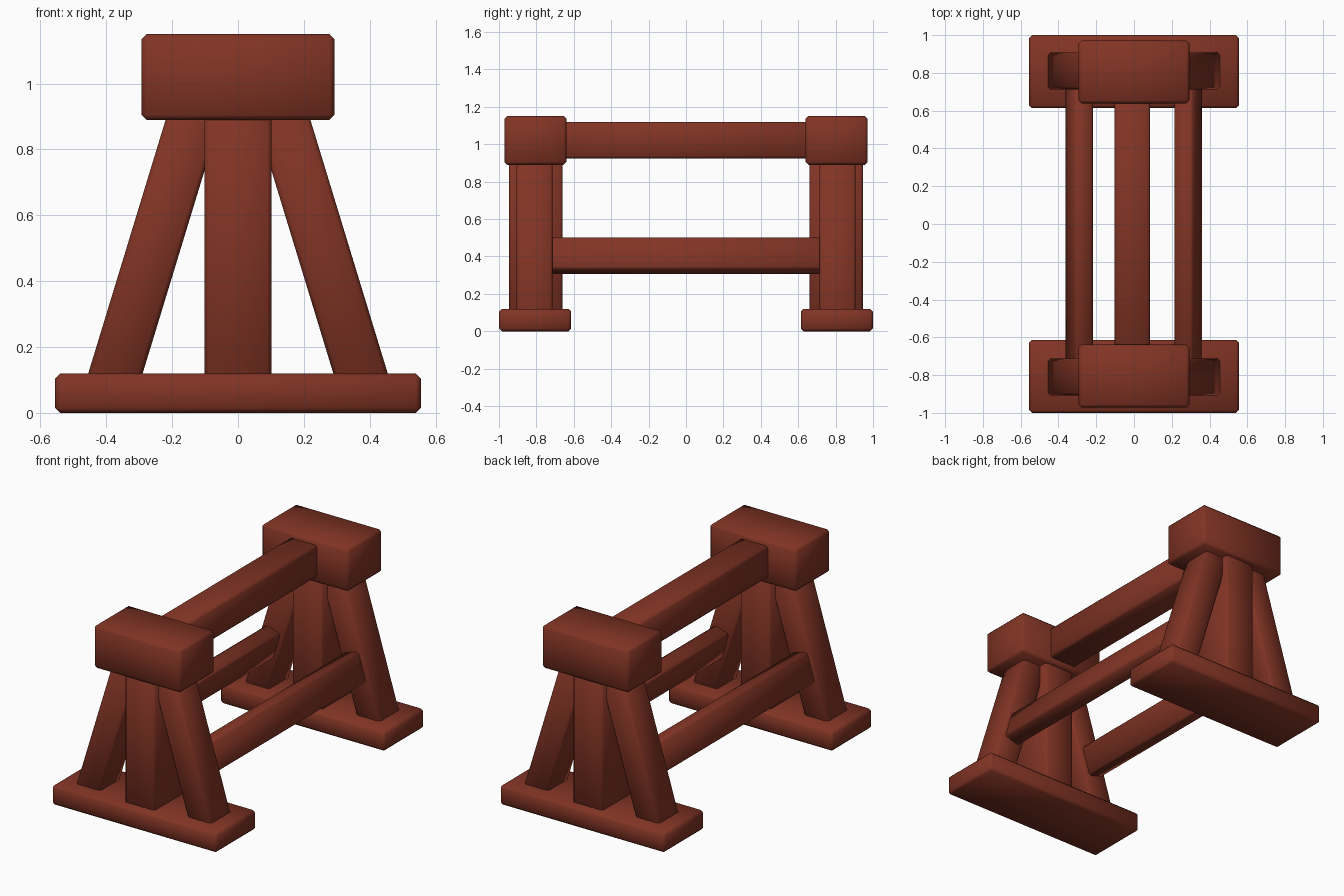
import bpy
import math

if "Cube" in bpy.data.objects:
    bpy.data.objects.remove(bpy.data.objects["Cube"])

wood = bpy.data.materials.new("reddish brown wood")
wood.diffuse_color = (0.22, 0.034, 0.018, 1)
wood.use_nodes = True
wood.node_tree.nodes["Principled BSDF"].inputs["Base Color"].default_value = wood.diffuse_color


def beam(name, centre, size, tilt=0.0, bevel=0.013):
    """Chamfered timber, optionally leaning about the y axis."""
    bpy.ops.mesh.primitive_cube_add(size=1, location=centre)
    ob = bpy.context.object
    ob.name = name
    ob.scale = size
    bpy.ops.object.transform_apply(location=False, rotation=False, scale=True)
    ob.rotation_euler = (0, tilt, 0)
    ob.data.materials.append(wood)
    mod = ob.modifiers.new("chamfer", 'BEVEL')
    mod.width = bevel
    mod.segments = 1
    bpy.ops.object.modifier_apply(modifier=mod.name)
    bpy.ops.object.shade_smooth_by_angle(angle=math.radians(60))
    return ob


LEAN = math.atan(0.305)


def brace_x(z):
    """Centre line of the leaning braces."""
    return 0.372 - 0.305 * (z - 0.12)


# End frames: foot, post, cap and two leaning braces
for end, s in (("front", -1), ("back", 1)):
    beam(end + "_foot", (0, s * 0.807, 0.06), (1.11, 0.386, 0.12), bevel=0.015)
    beam(end + "_post", (0, s * 0.803, 0.505), (0.204, 0.287, 0.85))
    beam(end + "_cap", (0, s * 0.805, 1.02), (0.586, 0.332, 0.26), bevel=0.015)
    z0, z1 = 0.085, 0.935
    zm = (z0 + z1) / 2
    for side, t in (("left", -1), ("right", 1)):
        beam(f"{end}_{side}_brace", (t * brace_x(zm), s * 0.81, zm),
             (0.158, 0.195, (z1 - z0) / math.cos(LEAN)), -t * LEAN)

# Top rail between the caps
beam("top_rail", (-0.009, 0, 1.022), (0.188, 1.34, 0.196))

# Lower rails, leaning with the braces
for side, t in (("left", -1), ("right", 1)):
    beam(side + "_lower_rail", (t * 0.288 - 0.002, 0, 0.405),
         (0.105, 1.45, 0.18), -t * LEAN)
